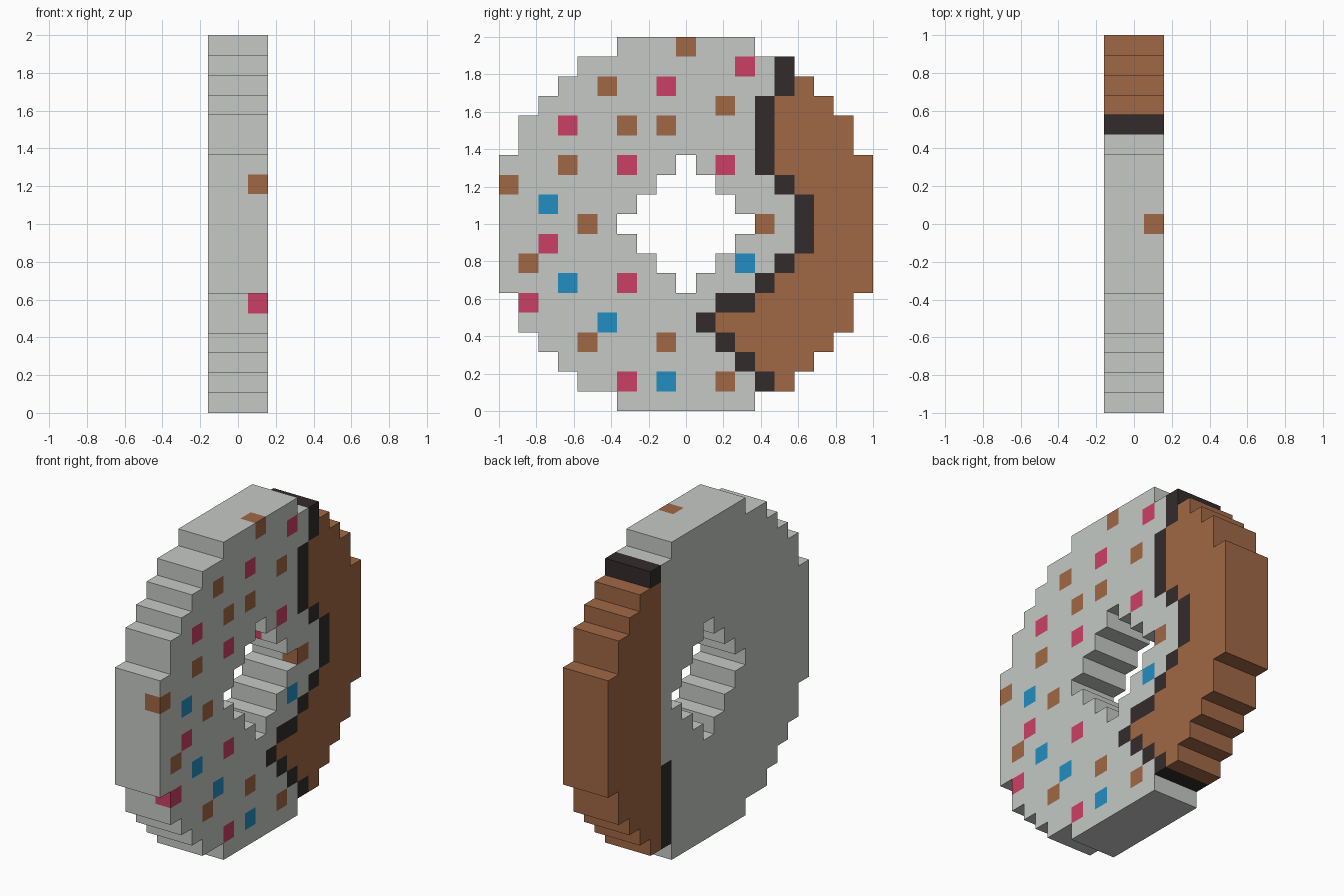
import bpy, bmesh
from mathutils import Vector

if "Cube" in bpy.data.objects:
    bpy.data.objects.remove(bpy.data.objects["Cube"])

N, DEPTH = 19, 3
S = 2 / N  # cube size

# One material per colour
COLOURS = {
    "pale_grey": (0.556, 0.584, 0.556),
    "brown": (0.352, 0.138, 0.060),
    "dark_brown": (0.033, 0.024, 0.025),
    "pink": (0.597, 0.051, 0.133),
    "blue": (0.016, 0.275, 0.539),
}
GREY, BROWN, DARK, PINK, BLUE = range(5)

# Ring outline: half widths in cubes for each row, bottom to top
LOWER = [3, 5, 6, 7, 8, 8, 9, 9, 9, 9]
OUTER = LOWER + LOWER[-2::-1]

# Dripping edge between glaze and bare dough: row -> columns
EDGE = {1: (13, 13), 2: (12, 12), 3: (11, 11), 4: (10, 10), 5: (11, 12),
        6: (13, 13), 7: (14, 14), 8: (15, 15), 9: (15, 15), 10: (15, 15),
        11: (14, 14), 12: (13, 13), 13: (13, 13), 14: (13, 13),
        15: (13, 13), 16: (14, 14), 17: (14, 14)}

# Sprinkles on the glazed side: (column, row)
SPRINKLES = {
    BROWN: [(9, 18), (5, 16), (11, 15), (6, 14), (8, 14), (3, 12), (0, 11),
            (4, 9), (13, 9), (1, 7), (4, 3), (8, 3), (11, 1)],
    PINK: [(12, 17), (8, 16), (3, 14), (6, 12), (11, 12), (2, 8), (6, 6),
           (1, 5), (6, 1)],
    BLUE: [(2, 10), (12, 7), (3, 6), (5, 4), (8, 1)],
}
DOT = {cell: colour for colour, cells in SPRINKLES.items() for cell in cells}


def solid(layer, col, row):
    """True where the ring has a cube."""
    if not (0 <= layer < DEPTH and 0 <= row < N):
        return False
    off = abs(col - 9)
    in_hole = off + abs(row - 9) <= 3
    return off <= OUTER[row] and not in_hole


def colour(layer, col, row):
    """Colour of one cube."""
    if layer == 2 and (col, row) in DOT:
        return DOT[col, row]
    if (layer, col, row) == (1, 11, 11):  # sprinkle inside the hole
        return PINK
    if layer == 0:  # plain back with a straight edge
        if (col, row) == (14, 17) or (col == 13 and 1 <= row <= 5):
            return DARK
        return BROWN if col >= 14 else GREY
    if row in EDGE:
        first, last = EDGE[row]
        if col > last:
            return BROWN
        if col >= first:
            return DARK
    return GREY


# Ring of cubes, keeping only the exposed faces
bm = bmesh.new()
corners = {}


def corner(p):
    if p not in corners:
        corners[p] = bm.verts.new(((p[0] - DEPTH / 2) * S, (p[1] - N / 2) * S, p[2] * S))
    return corners[p]


for layer in range(DEPTH):
    for col in range(N):
        for row in range(N):
            if not solid(layer, col, row):
                continue
            cell = (layer, col, row)
            for axis in range(3):
                u, v = (axis + 1) % 3, (axis + 2) % 3
                for side in (0, 1):
                    near = list(cell)
                    near[axis] += 2 * side - 1
                    if solid(*near):
                        continue
                    quad = []
                    for du, dv in ((0, 0), (1, 0), (1, 1), (0, 1)):
                        p = list(cell)
                        p[axis] += side
                        p[u] += du
                        p[v] += dv
                        quad.append(corner(tuple(p)))
                    face = bm.faces.new(quad if side else quad[::-1])
                    face.material_index = colour(*cell)

mesh = bpy.data.meshes.new("sprinkled_ring")
for name, rgb in COLOURS.items():
    mat = bpy.data.materials.new(name)
    mat.diffuse_color = (*rgb, 1)
    mat.use_nodes = True
    mat.node_tree.nodes["Principled BSDF"].inputs["Base Color"].default_value = mat.diffuse_color
    mesh.materials.append(mat)
bm.to_mesh(mesh)
bm.free()
ring = bpy.data.objects.new("sprinkled_ring", mesh)
bpy.context.collection.objects.link(ring)
